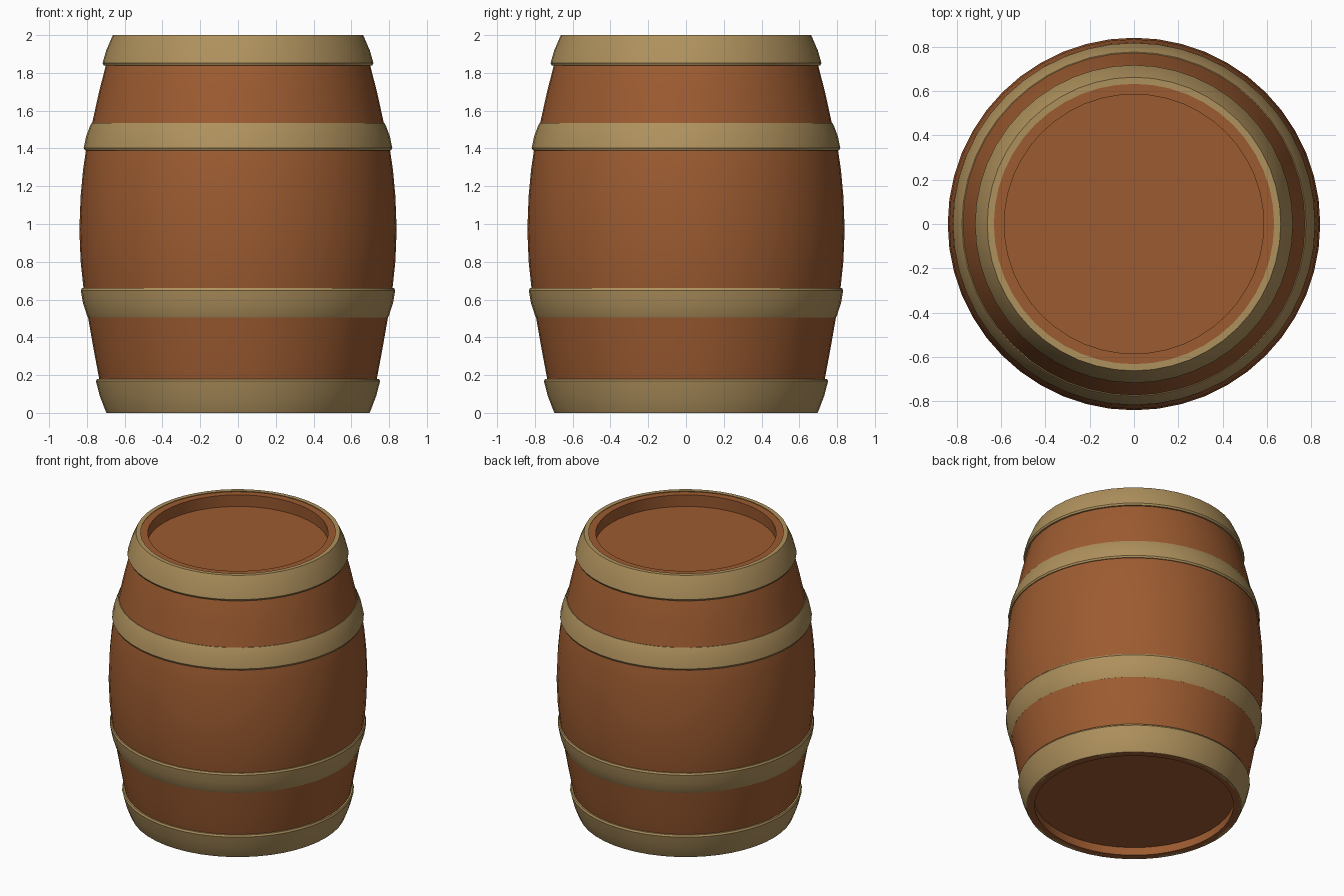
import bpy, bmesh, math

if "Cube" in bpy.data.objects:
    bpy.data.objects.remove(bpy.data.objects["Cube"])

SEG = 48


def material(name, rgb):
    m = bpy.data.materials.new(name)
    m.diffuse_color = (*rgb, 1.0)
    m.use_nodes = True
    m.node_tree.nodes["Principled BSDF"].inputs["Base Color"].default_value = m.diffuse_color
    return m


wood = material("brown_wood", (0.335, 0.105, 0.030))
brass = material("tan_hoop", (0.430, 0.285, 0.110))


def lathe(name, profile, mat, closed=False):
    """Spin an (r, z) profile about the z axis."""
    bm = bmesh.new()
    rings = []
    for r, z in profile:
        if r == 0:
            rings.append([bm.verts.new((0, 0, z))] * SEG)
        else:
            rings.append([bm.verts.new((r * math.cos(2 * math.pi * i / SEG),
                                        r * math.sin(2 * math.pi * i / SEG), z))
                          for i in range(SEG)])
    pairs = list(zip(rings, rings[1:]))
    if closed:
        pairs.append((rings[-1], rings[0]))
    for a, b in pairs:
        for i in range(SEG):
            j = (i + 1) % SEG
            bm.faces.new(list(dict.fromkeys((a[i], a[j], b[j], b[i]))))
    bmesh.ops.recalc_face_normals(bm, faces=bm.faces)
    me = bpy.data.meshes.new(name)
    bm.to_mesh(me)
    bm.free()
    me.materials.append(mat)
    ob = bpy.data.objects.new(name, me)
    bpy.context.collection.objects.link(ob)
    bpy.ops.object.select_all(action='DESELECT')
    ob.select_set(True)
    bpy.context.view_layer.objects.active = ob
    bpy.ops.object.shade_smooth_by_angle(angle=math.radians(35))
    return ob


# Bulging staves with recessed heads at both ends
lathe("barrel_body", [
    (0, 0.06), (0.65, 0.06), (0.645, 0.0), (0.69, 0.0), (0.735, 0.18),
    (0.765, 0.34), (0.793, 0.5), (0.818, 0.66), (0.833, 0.8), (0.84, 0.97),
    (0.833, 1.15), (0.82, 1.29), (0.805, 1.39), (0.773, 1.53), (0.738, 1.69),
    (0.70, 1.84), (0.64, 1.995), (0.585, 1.995), (0.59, 1.91), (0, 1.91)], wood)

# Hoops: name, bottom z, top z, outer radius at bottom and top, inner radii
hoops = [
    ("bottom_hoop", 0.0, 0.18, 0.702, 0.752, 0.675, 0.72),
    ("lower_hoop", 0.505, 0.66, 0.80, 0.832, 0.78, 0.80),
    ("upper_hoop", 1.39, 1.535, 0.817, 0.782, 0.79, 0.76),
    ("top_hoop", 1.84, 2.0, 0.717, 0.668, 0.69, 0.632),
]
for name, z0, z1, r0, r1, i0, i1 in hoops:
    h = z1 - z0
    mid = (r0 + r1) / 2 + 0.005
    lathe(name, [(i0, z0), (r0 - 0.006, z0), (r0, z0 + 0.012), (mid, z0 + h / 2),
                 (r1, z1 - 0.012), (r1 - 0.006, z1), (i1, z1)], brass, closed=True)
